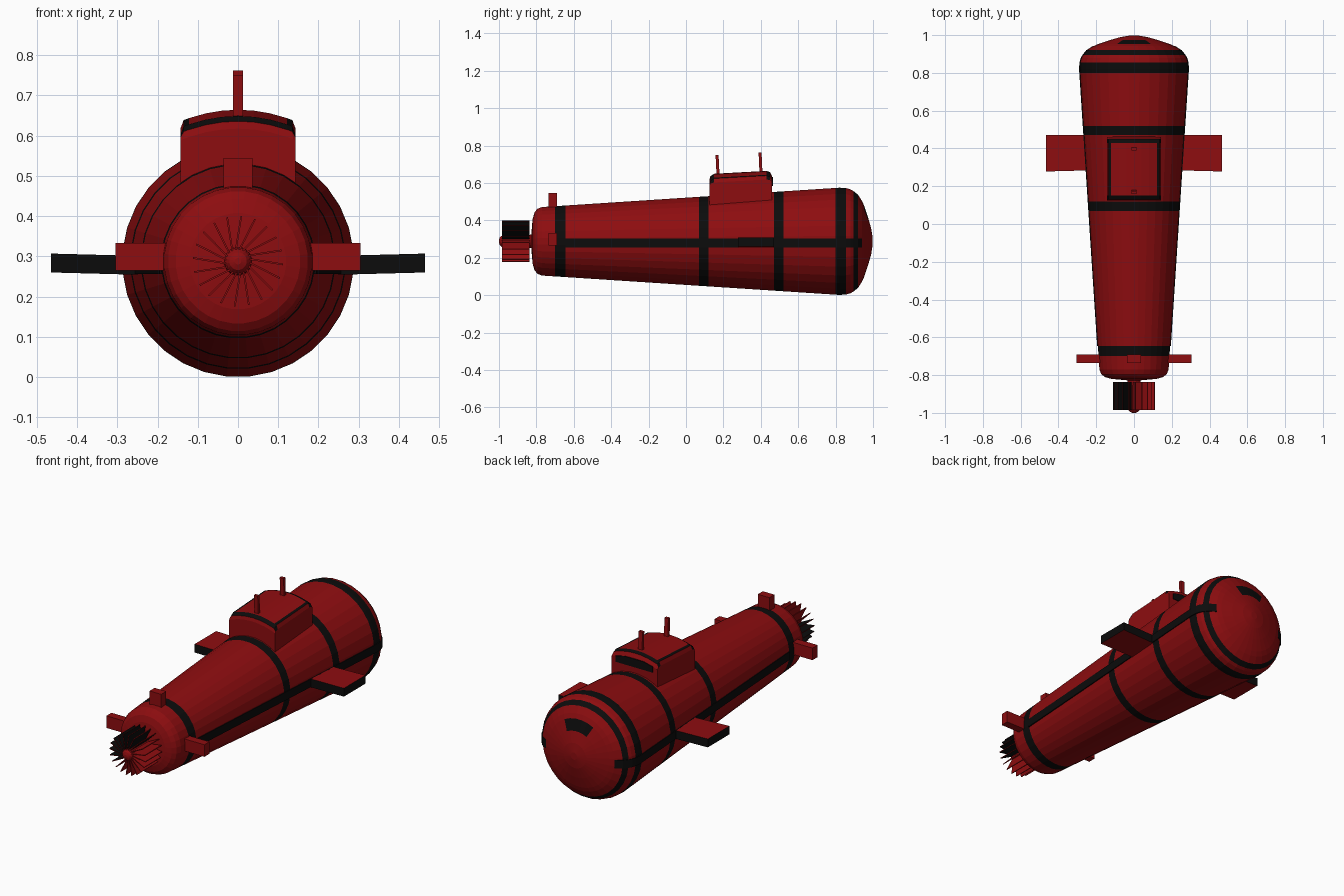
import bpy, bmesh, math
from mathutils import Vector

if "Cube" in bpy.data.objects:
    bpy.data.objects.remove(bpy.data.objects["Cube"])

def material(name, col):
    m = bpy.data.materials.new(name)
    m.diffuse_color = (*col, 1)
    m.use_nodes = True
    m.node_tree.nodes["Principled BSDF"].inputs["Base Color"].default_value = m.diffuse_color
    return m

RED = material("deep red", (0.27, 0.004, 0.005))
BLACK = material("black", (0.0035, 0.0035, 0.0035))
CZ = 0.288   # height of the hull axis

def build(name, verts, faces, rule=None):
    """Mesh object; rule(face) -> True paints a face black."""
    me = bpy.data.meshes.new(name)
    me.from_pydata(verts, [], faces)
    me.materials.append(RED)
    me.materials.append(BLACK)
    bm = bmesh.new()
    bm.from_mesh(me)
    bmesh.ops.recalc_face_normals(bm, faces=bm.faces[:])
    bm.normal_update()
    for f in bm.faces:
        f.material_index = 1 if rule and rule(f) else 0
    bm.to_mesh(me)
    bm.free()
    ob = bpy.data.objects.new(name, me)
    bpy.context.collection.objects.link(ob)
    return ob

def loft(name, sections, rule=None):
    """Skin closed sections of equal length and cap both ends."""
    n = len(sections[0])
    verts = [p for s in sections for p in s]
    faces = []
    for i in range(len(sections) - 1):
        for j in range(n):
            k = (j + 1) % n
            faces.append((i*n + j, i*n + k, (i+1)*n + k, (i+1)*n + j))
    faces.append(tuple(range(n)))
    faces.append(tuple(range(len(verts) - n, len(verts))))
    return build(name, verts, faces, rule)

def lathe(name, profile, n, rule=None):
    secs = [[(r*math.sin((j + .5)*math.tau/n), y, CZ + r*math.cos((j + .5)*math.tau/n))
             for j in range(n)] for y, r in profile]
    return loft(name, secs, rule)

def box(name, x0, x1, y0, y1, z0, z1, rule=None):
    return loft(name, [[(x0, y, z0), (x1, y, z0), (x1, y, z1), (x0, y, z1)]
                       for y in (y0, y1)], rule)

# Hull: tapered body, rounded ends, black bands and nose window
def body_r(y):
    return 0.184 + (y + 0.77) * (0.288 - 0.184) / 1.59

STERN = [(-.828, .03), (-.82, .12), (-.81, .155), (-.795, .174)]
NOSE = [(.855, .286), (.88, .279), (.895, .270), (.92, .25), (.942, .215),
        (.953, .19), (.973, .13), (.99, .07), (.998, .02)]
BANDS = [(-.70, -.645), (.07, .12), (.47, .52), (.80, .855), (.895, .92)]
profile = STERN + [(y, body_r(y)) for y in (-.77, -.70, -.645, .07, .12, .47, .52, .80, .82)] + NOSE

def hull_rule(f):
    c = f.calc_center_median()
    if any(a < c.y < b for a, b in BANDS):
        return True
    return .953 < c.y < .973 and c.z > CZ and abs(c.x) < (c.z - CZ) * 0.62

lathe("hull", profile, 32, hull_rule)

# Side stripes following the hull outline
for s, side in ((-1, "left"), (1, "right")):
    secs = []
    for y, r in profile:
        if -.66 < y < .945:
            x = r + .003
            secs.append([(s*(x - .03), y, .256), (s*x, y, .256), (s*x, y, .302), (s*(x - .03), y, .302)])
    loft(side + "_stripe", secs, lambda f: True)

# Dive planes with black edges, and stern fins
for s, side in ((-1, "left"), (1, "right")):
    loft(side + "_dive_plane",
         [[(s*x, y0, z), (s*x, .47, z), (s*x, .47, z + .047), (s*x, y0, z + .047)]
          for x, y0, z in ((.2, .285, .253), (.465, .278, .260))],
         lambda f: abs(f.normal.z) < .7)
    box(side + "_stern_fin", *sorted((s*.12, s*.305)), -.735, -.69, .265, .333)
box("top_stern_fin", -.036, .036, -.735, -.69, .4, .545)

# Conning tower: arched roof with black border
def arch(x):
    return .665 - 1.4 * x * x

secs = []
for y, inset, drop in ((.125, 0, .03), (.13, .002, .012), (.15, .002, 0),
                       (.43, .002, 0), (.45, .002, .008), (.46, 0, .03)):
    lean = .055 * (y - .44)
    top = [(x, arch(x) - drop + lean) for x in
           (-.137 + inset, -.122, -.08, -.04, 0, .04, .08, .122, .137 - inset)]
    edge = arch(.137) - .02 - drop * .5 + lean
    ring = [(-.143, .44)] + [(-.143, edge)] + top + [(.143, edge), (.143, .44)]
    secs.append([(x, y, z) for x, z in ring])

def tower_rule(f):
    c = f.calc_center_median()
    if f.normal.z < .3 or c.z < .6:
        return False
    return (.13 < c.y < .15 or .43 < c.y < .45
            or (.122 < abs(c.x) < .138 and .13 < c.y < .45))

loft("conning_tower", secs, tower_rule)

# Forward tower window plate
loft("tower_window", [[(-.115, y, .585), (.115, y, .585), (.115, y, .618), (.06, y, .631),
                       (-.06, y, .631), (-.115, y, .618)] for y in (.455, .464)],
     lambda f: True)

# Periscopes
for name, y, top in (("rear_periscope", .172, .75), ("front_periscope", .402, .762)):
    loft(name, [[(-.012, yy - .008, z), (.012, yy - .008, z), (.012, yy + .008, z), (-.012, yy + .008, z)]
                for yy, z in ((y, .63), (y - .006, top))])

# Propeller hub and thin blades, black on the clockwise side
lathe("propeller_hub", [(-1, .008), (-.995, .022), (-.98, .034), (-.81, .036)], 16)
N = 20
for i in range(N):
    a = i * math.tau / N
    out = Vector((math.sin(a), 0, math.cos(a)))
    tan = Vector((math.cos(a), 0, -math.sin(a)))
    c = Vector((0, 0, CZ))
    p, q = c + out*.025 - tan*.006, c + out*.112 + tan*.008
    h = tan * .0022
    secs = [[tuple(v + Vector((0, y, 0))) for v in (p - h, q - h, q + h, p + h)]
            for y in (-.985, -.837)]
    loft("propeller_blade_%02d" % (i + 1), secs, lambda f, t=tan: f.normal.dot(t) > .7)
